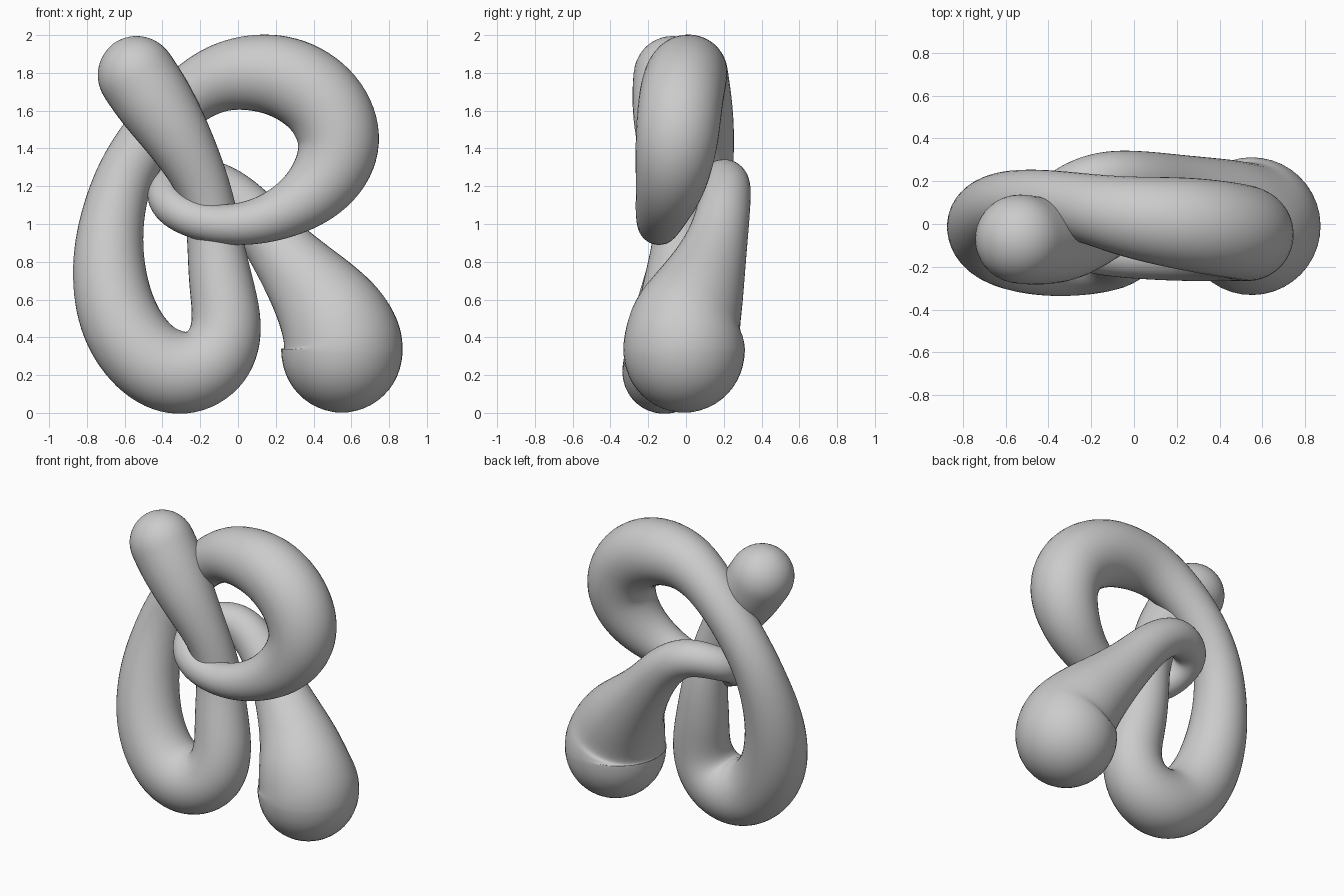
import bpy, bmesh, math
from mathutils import Vector

if "Cube" in bpy.data.objects:
    bpy.data.objects.remove(bpy.data.objects["Cube"])

# Centre line of the knotted tube: x, y, z, radius
PATH = [
    (-0.535, -0.07, 1.787, 0.21), (-0.44, -0.08, 1.645, 0.207), (-0.315, -0.09, 1.455, 0.178),
    (-0.18, -0.06, 1.2, 0.14), (-0.13, -0.025, 0.97, 0.143), (-0.095, -0.05, 0.71, 0.17),
    (-0.055, -0.09, 0.455, 0.186), (-0.13, -0.11, 0.275, 0.208), (-0.31, -0.115, 0.205, 0.226),
    (-0.495, -0.108, 0.29, 0.22), (-0.64, -0.065, 0.51, 0.213), (-0.69, 0.005, 0.82, 0.19),
    (-0.645, 0.075, 1.13, 0.16), (-0.545, 0.105, 1.36, 0.15), (-0.39, 0.105, 1.565, 0.148),
    (-0.20, 0.07, 1.725, 0.165), (0.0, 0.03, 1.80, 0.194), (0.25, 0.00, 1.783, 0.22),
    (0.46, -0.03, 1.645, 0.225), (0.543, -0.05, 1.43, 0.22), (0.455, -0.08, 1.22, 0.19),
    (0.27, -0.125, 1.073, 0.145), (0.04, -0.145, 0.998, 0.114), (-0.18, -0.135, 1.007, 0.101),
    (-0.33, -0.08, 1.07, 0.1), (-0.385, 0.04, 1.15, 0.1), (-0.34, 0.15, 1.21, 0.108),
    (-0.16, 0.217, 1.23, 0.122), (0.02, 0.205, 1.11, 0.138), (0.17, 0.17, 0.93, 0.16),
    (0.31, 0.115, 0.76, 0.205), (0.43, 0.055, 0.61, 0.257), (0.513, 0.0, 0.48, 0.3),
    (0.548, -0.01, 0.38, 0.322), (0.55, -0.01, 0.325, 0.325),
]
SIDES, STEPS, CAP = 40, 8, 12


def spline(points):
    """Catmull-Rom samples through the 4D points."""
    p = [Vector(q) for q in points]
    p = [2 * p[0] - p[1]] + p + [2 * p[-1] - p[-2]]
    out = []
    for a, b, c, d in zip(p, p[1:], p[2:], p[3:]):
        for i in range(STEPS):
            t = i / STEPS
            out.append(0.5 * (2 * b + (c - a) * t + (2 * a - 5 * b + 4 * c - d) * t * t
                              + (3 * b - a - 3 * c + d) * t ** 3))
    out.append(p[-2])
    return [(s.xyz, s.w) for s in out]


def relax(samples, times=15):
    """Even out the bends and the swelling along the line."""
    for _ in range(times):
        mid = [((a[0] + 2 * b[0] + c[0]) / 4, (a[1] + 2 * b[1] + c[1]) / 4)
               for a, b, c in zip(samples, samples[1:], samples[2:])]
        samples = [samples[0]] + mid + [samples[-1]]
    return samples


def cap(end, before):
    """Rings of a half sphere growing past the end of the tube."""
    (c, r), d = end, (end[0] - before[0]).normalized()
    angles = [math.pi / 2 * i / CAP for i in range(1, CAP)] + [1.555]
    return [(c + d * r * math.sin(a), r * math.cos(a)) for a in angles]


# Sweep rings along the line, with a frame that does not twist
body = relax(spline(PATH))
rings = cap(body[0], body[1])[::-1] + body + cap(body[-1], body[-2])
bm = bmesh.new()
normal, loops = Vector((0, 1, 0)), []
for i, (c, r) in enumerate(rings):
    tangent = (rings[min(i + 1, len(rings) - 1)][0] - rings[max(i - 1, 0)][0]).normalized()
    normal = (normal - tangent * normal.dot(tangent)).normalized()
    side = tangent.cross(normal)
    loops.append([bm.verts.new(c + r * (normal * math.cos(a) + side * math.sin(a)))
                  for a in (2 * math.pi * k / SIDES for k in range(SIDES))])
for a, b in zip(loops, loops[1:]):
    for k in range(SIDES):
        n = (k + 1) % SIDES
        bm.faces.new((a[k], a[n], b[n], b[k]))
bm.faces.new(loops[0][::-1])
bm.faces.new(loops[-1])
bmesh.ops.recalc_face_normals(bm, faces=bm.faces)
for f in bm.faces:
    f.smooth = True

mesh = bpy.data.meshes.new("knotted_tube")
bm.to_mesh(mesh)
bm.free()
tube = bpy.data.objects.new("knotted_tube", mesh)
bpy.context.collection.objects.link(tube)

# Soften small ripples in the sweep
smooth = tube.modifiers.new("soften", 'SMOOTH')
smooth.factor, smooth.iterations = 0.5, 6
